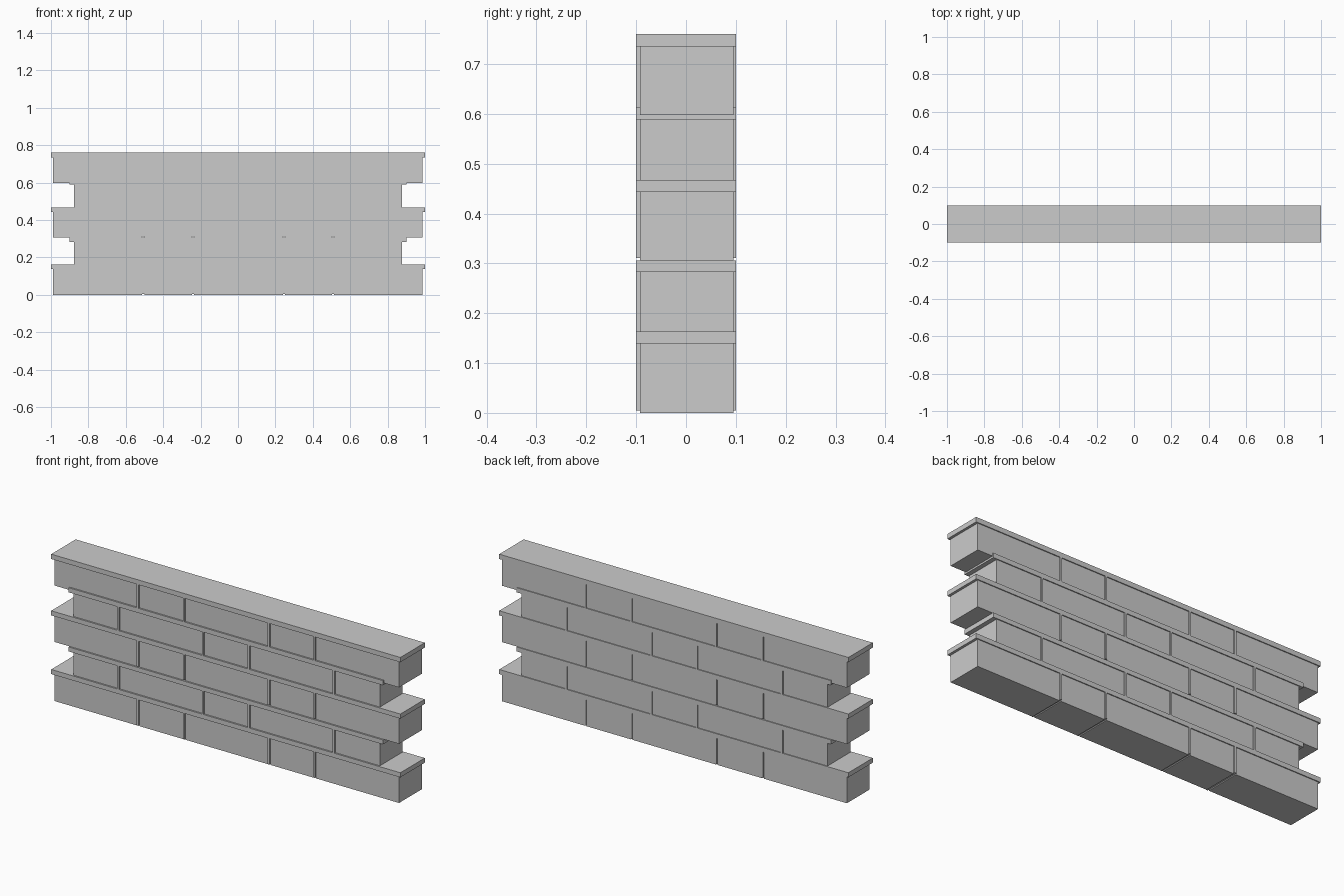
import bpy

if "Cube" in bpy.data.objects:
    bpy.data.objects.remove(bpy.data.objects["Cube"])


def box(name, x0, x1, y0, y1, z0, z1):
    """Axis-aligned box from its limits."""
    verts = [(x, y, z) for z in (z0, z1) for x, y in
             ((x0, y0), (x1, y0), (x1, y1), (x0, y1))]
    faces = [(3, 2, 1, 0), (4, 5, 6, 7), (0, 1, 5, 4),
             (1, 2, 6, 5), (2, 3, 7, 6), (3, 0, 4, 7)]
    mesh = bpy.data.meshes.new(name)
    mesh.from_pydata(verts, [], faces)
    obj = bpy.data.objects.new(name, mesh)
    bpy.context.collection.objects.link(obj)
    return obj


# Brick spans along x for the two alternating courses
LONG_COURSE = [(-0.988, -0.512), (-0.499, -0.246), (-0.236, 0.240),
               (0.250, 0.503), (0.512, 0.987)]
SHORT_COURSE = [(-0.877, -0.624), (-0.612, -0.136), (-0.127, 0.125),
                (0.137, 0.612), (0.622, 0.877)]

# Each course: brick spans, mortar bed half length, brick bottom, brick top, bed top
COURSES = [
    (LONG_COURSE, 1.0, 0.0, 0.139, 0.163),
    (SHORT_COURSE, 0.9, 0.163, 0.283, 0.306),
    (LONG_COURSE, 1.0, 0.306, 0.443, 0.467),
    (SHORT_COURSE, 0.9, 0.467, 0.589, 0.613),
    (LONG_COURSE, 1.0, 0.598, 0.735, 0.760),
]

for row, (spans, half, z0, z1, top) in enumerate(COURSES):
    # Bricks
    for i, (x0, x1) in enumerate(spans):
        box(f"brick_{row}_{i}", x0, x1, -0.092, 0.095, z0, z1)
    # Upright mortar joints, slightly proud of the bricks
    for i in range(len(spans) - 1):
        box(f"mortar_joint_{row}_{i}", spans[i][1], spans[i + 1][0],
            -0.1, 0.1, z0 + (0.005 if row % 2 == 0 else 0.0), z1)
    # Mortar bed on top of the course
    box(f"mortar_bed_{row}", -half, half, -0.1, 0.1, z1, top)
